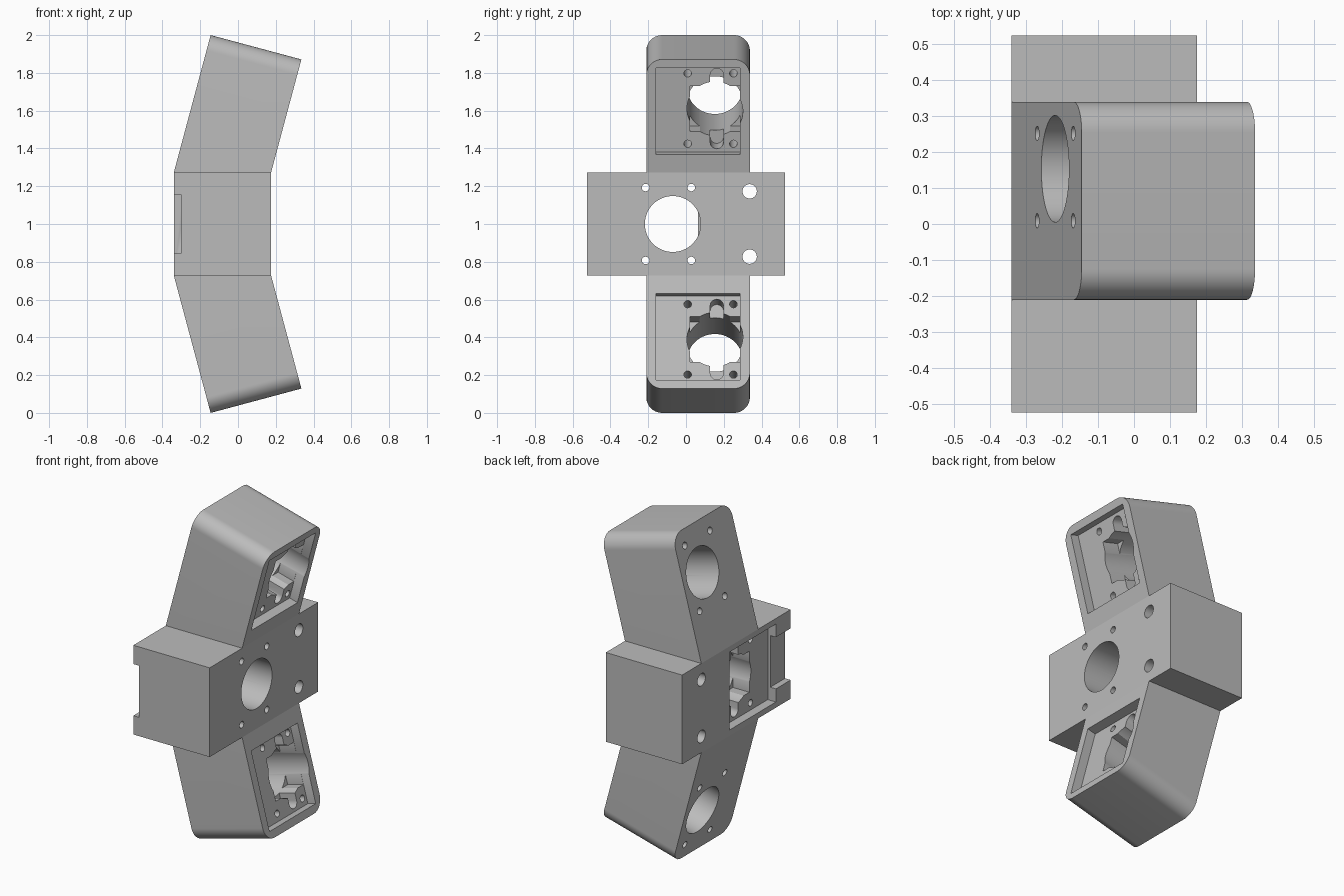
import bpy, bmesh, math
from mathutils import Matrix, Vector

if "Cube" in bpy.data.objects:
    bpy.data.objects.remove(bpy.data.objects["Cube"], do_unlink=True)

gray = bpy.data.materials.new("plain_gray")
gray.use_nodes = True
gray.diffuse_color = (0.5, 0.5, 0.5, 1)
gray.node_tree.nodes["Principled BSDF"].inputs["Base Color"].default_value = (0.5, 0.5, 0.5, 1)

TILT = math.radians(15)
BACK, FRONT = -0.34, 0.175      # body faces in x
HALF = 0.272                    # half height of the centre block
THICK = FRONT - BACK


def make_object(name, bm):
    bmesh.ops.recalc_face_normals(bm, faces=bm.faces)
    mesh = bpy.data.meshes.new(name)
    bm.to_mesh(mesh)
    bm.free()
    mesh.materials.append(gray)
    obj = bpy.data.objects.new(name, mesh)
    bpy.context.collection.objects.link(obj)
    return obj


def prism(name, profile, y0, y1, fillet=0):
    """Extrude an xz outline along y; fillet the edge between points 1 and 2."""
    bm = bmesh.new()
    base = [bm.verts.new((x, y0, z)) for x, z in profile]
    face = bm.faces.new(base)
    ext = bmesh.ops.extrude_face_region(bm, geom=[face])["geom"]
    top = [v for v in ext if isinstance(v, bmesh.types.BMVert)]
    bmesh.ops.translate(bm, verts=top, vec=(0, y1 - y0, 0))
    if fillet:
        ends = [Vector(p) for p in profile[1:3]]
        edges = [e for e in bm.edges if all(
            min((Vector((v.co.x, v.co.z)) - p).length for p in ends) < 1e-4 for v in e.verts)
            and abs(e.verts[0].co.y - e.verts[1].co.y) < 1e-4]
        bmesh.ops.bevel(bm, geom=edges, offset=fillet, segments=14, profile=0.5,
                        affect='EDGES')
    return make_object(name, bm)


def cut(target, frame, depth0, depth1, side, y, z, radius=None, size=None):
    """Remove a round or square bore running inward from the pocket face."""
    bm = bmesh.new()
    length = depth1 - depth0
    place = frame @ Matrix.Translation((-side * (depth0 + depth1) / 2, y, z))
    if radius:
        bmesh.ops.create_cone(bm, cap_ends=True, segments=64 if radius > 0.1 else 28,
                              radius1=radius, radius2=radius, depth=length,
                              matrix=place @ Matrix.Rotation(math.pi / 2, 4, 'Y'))
    else:
        bmesh.ops.create_cube(bm, size=1, matrix=place @ Matrix.Diagonal((length, *size, 1)))
    cutter = make_object("cutter", bm)
    cutter.hide_render = True
    mod = target.modifiers.new("cut", 'BOOLEAN')
    mod.operation, mod.solver, mod.object = 'DIFFERENCE', 'EXACT', cutter
    bpy.context.view_layer.objects.active = target
    bpy.ops.object.modifier_apply(modifier=mod.name)
    bpy.data.objects.remove(cutter, do_unlink=True)


def cut_socket(target, frame, side, bore_start):
    """Pocket, keyed cavity, main bore and four screw holes."""
    floor, deep, far = 0.055, 0.165, THICK + 0.1
    cut(target, frame, -0.1, floor, side, -0.0885, 0, size=(0.445, 0.475))
    cut(target, frame, 0.02, deep, side, 0, 0, size=(0.266, 0.25))
    cut(target, frame, 0.03, deep, side, 0.01, 0, size=(0.07, 0.37))
    for sign in (-1, 1):
        cut(target, frame, 0.03, deep, side, 0.01, sign * 0.185, radius=0.035)
    cut(target, frame, bore_start, far, side, 0, 0, radius=0.148)
    for dy in (-0.144, 0.098):
        for dz in (-0.193, 0.193):
            cut(target, frame, 0.01, far, side, dy, dz, radius=0.02)


# Centre block, its socket opening to the back
lo, hi = 1 - HALF, 1 + HALF
block = prism("center_block", [(BACK, lo), (BACK, hi), (FRONT, hi), (FRONT, lo)], -0.523, 0.523)
block_frame = Matrix.Translation((BACK, -0.07, 1))
cut_socket(block, block_frame, -1, 0.05)
# Cable channel to the end of the block, and mounting holes
cut(block, block_frame, -0.1, 0.038, -1, -0.4, 0, size=(0.3, 0.315))
for dz in (-0.173, 0.173):
    cut(block, block_frame, -0.1, THICK + 0.1, -1, 0.407, dz, radius=0.038)

# Tilted arms above and below, sockets opening to the front
along = Vector((math.sin(TILT), math.cos(TILT)))
across = Vector((math.cos(TILT), -math.sin(TILT))) * THICK * math.cos(TILT)
parts = [block]
for name, sign in (("upper_arm", 1), ("lower_arm", -1)):
    tip = Vector((BACK, HALF)) + along * (1 - HALF) / along.y
    outline = [Vector((BACK, HALF)), tip, tip + across, Vector((FRONT, HALF))]
    arm = prism(name, [(p.x, 1 + sign * p.y) for p in outline], -0.21, 0.338, fillet=0.085)
    center = Vector((FRONT, HALF)) + along * 0.336
    frame = (Matrix.Translation((center.x, 0.153, 1 + sign * center.y))
             @ Matrix.Rotation(sign * TILT, 4, 'Y'))
    cut_socket(arm, frame, 1, -0.1)
    parts.append(arm)

# Smooth the bores and fillets, keep the edges sharp
bpy.ops.object.select_all(action='DESELECT')
for obj in parts:
    obj.select_set(True)
bpy.context.view_layer.objects.active = block
bpy.ops.object.shade_smooth_by_angle(angle=math.radians(30))
